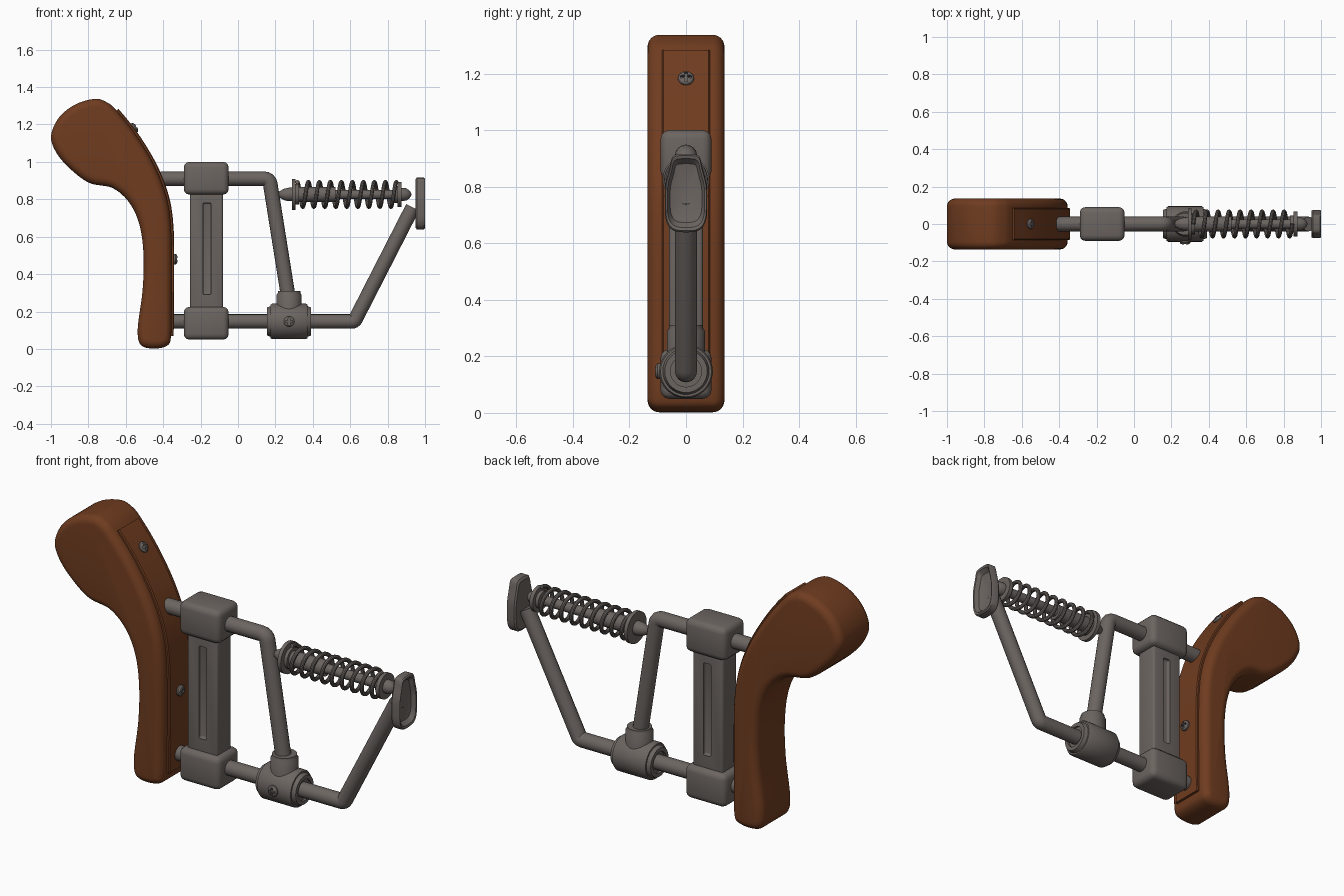
import bpy, bmesh, math
from mathutils import Vector, Matrix

if "Cube" in bpy.data.objects:
    bpy.data.objects.remove(bpy.data.objects["Cube"])

def material(name, rgb):
    m = bpy.data.materials.new(name)
    m.diffuse_color = (*rgb, 1)
    m.use_nodes = True
    m.node_tree.nodes["Principled BSDF"].inputs["Base Color"].default_value = m.diffuse_color
    return m

WOOD = material("wood", (0.16, 0.045, 0.014))
METAL = material("metal", (0.15, 0.13, 0.12))

def finish(ob, mat=METAL, angle=35):
    ob.data.materials.append(mat)
    bpy.ops.object.select_all(action='DESELECT')
    ob.select_set(True)
    bpy.context.view_layer.objects.active = ob
    bpy.ops.object.shade_smooth_by_angle(angle=math.radians(angle))
    return ob

def mesh_object(name, bm):
    bmesh.ops.recalc_face_normals(bm, faces=bm.faces)
    me = bpy.data.meshes.new(name)
    bm.to_mesh(me)
    bm.free()
    ob = bpy.data.objects.new(name, me)
    bpy.context.collection.objects.link(ob)
    return ob

def loft(name, rings):
    bm = bmesh.new()
    vs = [[bm.verts.new(p) for p in r] for r in rings]
    n = len(rings[0])
    for a, b in zip(vs, vs[1:]):
        for i in range(n):
            bm.faces.new((a[i], a[(i + 1) % n], b[(i + 1) % n], b[i]))
    bm.faces.new(vs[0][::-1])
    bm.faces.new(vs[-1])
    return mesh_object(name, bm)

def lathe(name, profile, origin, axis, n=40):
    """profile: (distance along axis, radius)"""
    m = Matrix.Translation(origin) @ Vector(axis).to_track_quat('Z', 'Y').to_matrix().to_4x4()
    ang = [2 * math.pi * i / n for i in range(n)]
    return loft(name, [[m @ Vector((r * math.cos(a), r * math.sin(a), h)) for a in ang]
                       for h, r in profile])

def box(name, lo, hi, bevel=0.0, seg=3):
    lo, hi = Vector(lo), Vector(hi)
    bm = bmesh.new()
    bmesh.ops.create_cube(bm, size=1)
    for v in bm.verts:
        v.co = (lo + hi) / 2 + v.co * (hi - lo)
    if bevel:
        bmesh.ops.bevel(bm, geom=bm.edges[:], offset=bevel, segments=seg, profile=0.5, affect='EDGES')
    return mesh_object(name, bm)

def cut(ob, cutter):
    mod = ob.modifiers.new("cut", 'BOOLEAN')
    mod.object, mod.operation, mod.solver = cutter, 'DIFFERENCE', 'EXACT'
    bpy.context.view_layer.objects.active = ob
    bpy.ops.object.modifier_apply(modifier=mod.name)
    bpy.data.objects.remove(cutter)

def tube(name, pts, radius, res=6):
    cu = bpy.data.curves.new(name, 'CURVE')
    cu.dimensions, cu.bevel_depth, cu.bevel_resolution, cu.use_fill_caps = '3D', radius, res, True
    sp = cu.splines.new('POLY')
    sp.points.add(len(pts) - 1)
    for p, q in zip(sp.points, pts):
        p.co = (*q, 1)
    ob = bpy.data.objects.new(name, cu)
    bpy.context.collection.objects.link(ob)
    bpy.ops.object.select_all(action='DESELECT')
    ob.select_set(True)
    bpy.context.view_layer.objects.active = ob
    bpy.ops.object.convert(target='MESH')
    return finish(bpy.context.object)

def bent_rod(name, a, b, c, r=0.039, d=0.03):
    a, b, c = (Vector((x, 0, z)) for x, z in (a, b, c))
    p, q = b + (a - b).normalized() * d, b + (c - b).normalized() * d
    arc = [p.lerp(b, t).lerp(b.lerp(q, t), t) for t in (0, .25, .5, .75, 1)]
    return tube(name, [a] + arc + [c], r)

def smooth(pts, closed, steps=6):
    pts = [Vector(p) for p in pts]
    n, out = len(pts), []
    get = (lambda i: pts[i % n]) if closed else (lambda i: pts[max(0, min(n - 1, i))])
    for i in range(n if closed else n - 1):
        a, b, c, d = get(i - 1), get(i), get(i + 1), get(i + 2)
        for k in range(steps):
            t = k / steps
            out.append(0.5 * (2 * b + (c - a) * t + (2 * a - 5 * b + 4 * c - d) * t * t
                              + (3 * b - a - 3 * c + d) * t ** 3))
    return out if closed else out + [pts[-1]]

def normals(pts, closed):
    n, out = len(pts), []
    for i in range(n):
        a = pts[(i - 1) % n] if closed else pts[max(i - 1, 0)]
        b = pts[(i + 1) % n] if closed else pts[min(i + 1, n - 1)]
        t = (b - a).normalized()
        out.append(Vector((-t.y, t.x)))
    return out

# wooden grip: side outline with rounded rim
right_edge = [(-.65, 1.275), (-.55, 1.15), (-.447, .98), (-.382, .81), (-.358, .64), (-.355, .4),
              (-.356, .22), (-.358, .07)]
rest = [(-.378, .018), (-.45, .002), (-.52, .022), (-.536, .11), (-.51, .315), (-.505, .5),
        (-.526, .66), (-.58, .78), (-.67, .86), (-.80, .89), (-.92, .985), (-.985, 1.075),
        (-.998, 1.15), (-.955, 1.24), (-.87, 1.307), (-.765, 1.337), (-.70, 1.318)]
line = smooth(right_edge + rest, True)
norm = normals(line, True)
R, W = 0.042, 0.136
half = [(R * (1 - math.sin(a)), W - R * (1 - math.cos(a)))
        for a in (math.radians(15 * k) for k in range(7))]
section = half + [(o, -y) for o, y in reversed(half)]
finish(loft("grip", [[(p.x - n.x * o, y, p.y - n.y * o) for p, n in zip(line, norm)]
                     for o, y in section]), WOOD, 40)

# inlaid strip along the inner edge of the grip
path = smooth(right_edge, False)
finish(loft("grip_strip", [[(p.x + n.x * o, y, p.y + n.y * o) for o, y in
                            ((-.02, .085), (.009, .085), (.014, .08), (.014, -.08), (.009, -.085), (-.02, -.085))]
                           for p, n in zip(path, normals(path, False))]), WOOD, 30)

# cross-head screws
def screw(name, origin, axis, r=0.028):
    ob = lathe(name, [(-.03, r), (.008, r), (.014, r * .85), (.018, r * .5), (.019, .002)], origin, axis, 24)
    a, b = r * .2, r * .7
    plus = [(a, b), (-a, b), (-a, a), (-b, a), (-b, -a), (-a, -a),
            (-a, -b), (a, -b), (a, -a), (b, -a), (b, a), (a, a)]
    m = Matrix.Translation(origin) @ Vector(axis).to_track_quat('Z', 'Y').to_matrix().to_4x4()
    cut(ob, loft("cutter", [[m @ Vector((x, y, h)) for x, y in plus] for h in (.006, .04)]))
    finish(ob, METAL, 30)

screw("upper_grip_screw", (-.558, 0, 1.18), (.83, 0, .56))
screw("lower_grip_screw", (-.341, 0, .48), (1, 0, 0))
screw("joint_screw", (.273, -.092, .147), (0, -1, 0))

# upright post with a slot on both faces, and its end blocks
post = box("post", (-.257, -.06, .15), (-.08, .06, .9), .012)
for s in (-1, 1):
    cut(post, box("cutter", (-.188, s * .06 - .018, .29), (-.144, s * .06 + .018, .78), .008))
finish(post)
for name, z0, z1 in (("lower_block", .05, .225), ("upper_block", .825, 1.0)):
    finish(box(name, (-.29, -.09, z0), (-.05, .09, z1), .03))

# bent rods
bent_rod("upper_rod", (-.415, .91), (.168, .91), (.278, .22))
bent_rod("lower_rod", (-.345, .147), (.622, .147), (.934, .757), d=.015)

# tee joint: barrel and collar
barrel = [(-.118, .002), (-.106, .055), (-.118, .055), (-.118, .075), (-.098, .082), (-.098, .09), (-.09, .095)]
barrel[0] = (-.106, .002)
finish(lathe("joint_barrel", barrel + [(-h, r) for h, r in reversed(barrel)], (.273, 0, .147), (1, 0, 0)))
finish(lathe("joint_collar", [(0, .067), (.142, .067), (.152, .06), (.163, .06), (.163, .002)],
             (.273, 0, .147), (0, 0, 1)))

# plunger with discs and pointed ends
finish(lathe("plunger", [(.213, .002), (.222, .017), (.245, .03), (.27, .036), (.288, .036), (.288, .082),
                         (.308, .082), (.308, .055), (.325, .055), (.325, .04), (.52, .04), (.52, .025),
                         (.835, .025), (.835, .045), (.853, .045), (.853, .066), (.873, .066), (.873, .035),
                         (.90, .033), (.918, .02), (.928, .002)], (0, 0, .826), (1, 0, 0)))

# coil spring
turns, per = 9, 24
tube("spring", [(.317 + .53 * t, .067 * math.sin(2 * math.pi * turns * t),
                 .826 + .067 * math.cos(2 * math.pi * turns * t))
                for t in (i / (turns * per) for i in range(turns * per + 1))], .0105, 3)

# dished end pad
side = [(.025, .138), (.048, .128), (.058, .09), (.073, .03), (.075, -.03), (.072, -.09), (.055, -.125), (.025, -.137)]
outline = smooth(side + [(-y, z) for y, z in reversed(side)], True, 3)
finish(loft("end_pad", [[(x, p.x * s, .777 + p.y * s) for p in outline] for s, x in
                        ((.92, .948), (1, .956), (1, .994), (.96, 1.0), (.88, .997), (.75, .975), (.4, .966))]))
